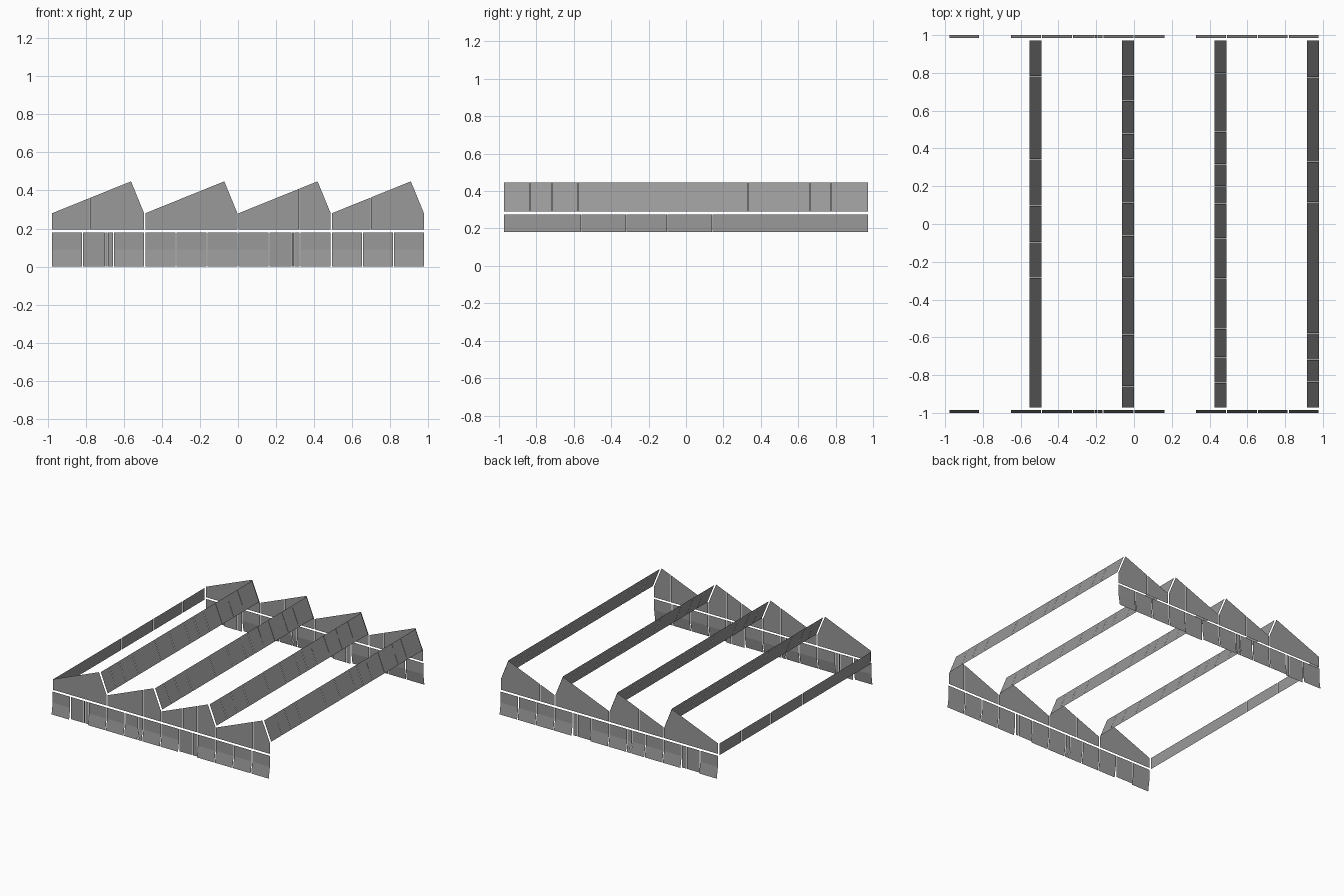
import bpy, random

if "Cube" in bpy.data.objects:
    bpy.data.objects.remove(bpy.data.objects["Cube"])

random.seed(4)
LEFT, PITCH, GAP = -0.978, 0.49, 0.0008

grey = bpy.data.materials.new("dark_grey_sheet")
grey.diffuse_color = (0.32, 0.32, 0.32, 1)
grey.use_nodes = True
grey.node_tree.nodes["Principled BSDF"].inputs["Base Color"].default_value = grey.diffuse_color


def make_mesh(name, faces):
    # each face keeps its own corners, so panel seams stay crisp
    verts, polys = [], []
    for f in faces:
        polys.append(tuple(range(len(verts), len(verts) + len(f))))
        verts.extend(f)
    me = bpy.data.meshes.new(name)
    me.from_pydata(verts, [], polys)
    me.materials.append(grey)
    ob = bpy.data.objects.new(name, me)
    bpy.context.collection.objects.link(ob)
    return ob


def strip(name, a, b, cuts):
    # long sheet along y between two (x, z) edges, split into panels
    ys = [-0.973] + cuts + [0.973]
    faces = []
    for y0, y1 in zip(ys, ys[1:]):
        y0, y1 = y0 + GAP, y1 - GAP
        faces.append([(a[0], y0, a[1]), (a[0], y1, a[1]),
                      (b[0], y1, b[1]), (b[0], y0, b[1])])
    return make_mesh(name, faces)


def gable(name, x0, y, cuts):
    # sawtooth end wall, cut into vertical panels under the long slope
    def slope(u):
        return 0.28 + 0.168 * u / 0.416
    us = [0.0] + cuts
    faces = []
    for a, b in zip(us, us[1:]):
        a, b = a + GAP, b - GAP
        faces.append([(x0 + a, y, 0.195), (x0 + b, y, 0.195),
                      (x0 + b, y, slope(b)), (x0 + a, y, slope(a))])
    a = us[-1] + GAP
    faces.append([(x0 + a, y, 0.195), (x0 + 0.485, y, 0.195), (x0 + 0.485, y, 0.28),
                  (x0 + 0.416, y, slope(0.416)), (x0 + a, y, slope(a))])
    if y > 0:
        faces = [f[::-1] for f in faces]
    return make_mesh(name, faces)


def wall_band(name, side):
    # row of twelve wall panels with a lower part flared outwards
    w = 1.96 / 12
    faces = []
    for i in range(12):
        x0, x1 = -0.98 + i * w + 0.002, -0.98 + (i + 1) * w - 0.002
        y_top = 0.986 * side
        y_low = (0.986 if i in (1, 7) else 1.0) * side
        rows = [(y_low, 0.0), (y_top, 0.09), (y_top, 0.18)]
        splits = [x0, x1]
        if i in (1, 4, 7):
            splits = [x0, x0 + 0.72 * w, x0 + 0.98 * w - 0.03, x1]
        for (ya, za), (yb, zb) in zip(rows, rows[1:]):
            for a, b in zip(splits, splits[1:]):
                a, b = a + GAP, b - GAP
                f = [(a, ya, za), (b, ya, za), (b, yb, zb), (a, yb, zb)]
                faces.append(f if side < 0 else f[::-1])
    return make_mesh(name, faces)


# end walls and sawtooth gables, front and back
gable_cuts = [[0.2], [0.22, 0.325], [0.19, 0.32], [0.13, 0.205, 0.335]]
for label, side in (("front", -1), ("back", 1)):
    wall_band(label + "_wall_panels", side)
    for k in range(4):
        gable(f"{label}_gable_{k + 1}", LEFT + PITCH * k, 0.984 * side, gable_cuts[k])

# steep clerestory faces
for k in range(4):
    x = LEFT + PITCH * k
    cuts = sorted(c + random.uniform(-0.02, 0.02)
                  for c in (-0.85, -0.72, -0.57, -0.27, -0.08, 0.1, 0.2, 0.33, 0.49, 0.66, 0.78))
    strip(f"clerestory_face_{k + 1}", (x + 0.487, 0.29), (x + 0.424, 0.446), cuts)

# low wall along the left edge
strip("left_low_wall", (-0.98, 0.275), (-0.98, 0.18),
      [-0.85, -0.56, -0.32, -0.1, 0.14, 0.31, 0.5, 0.69, 0.77])
